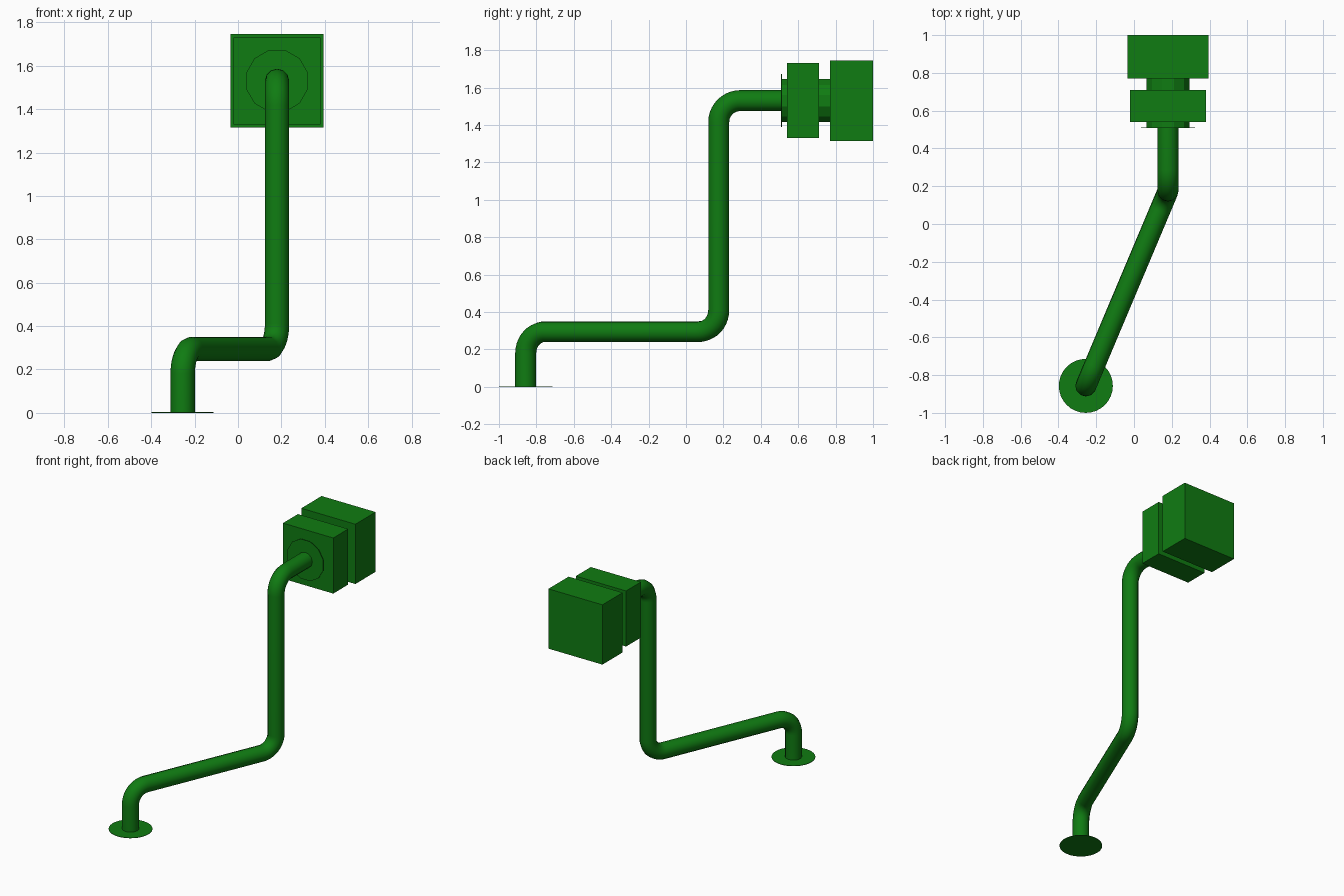
import bpy
import math
from mathutils import Vector

cube = bpy.data.objects.get("Cube")
if cube:
    bpy.data.objects.remove(cube, do_unlink=True)

GREEN = (0.005, 0.2, 0.006, 1)
green = bpy.data.materials.new("dark green")
green.use_nodes = True
green.diffuse_color = GREEN
green.node_tree.nodes["Principled BSDF"].inputs["Base Color"].default_value = GREEN

HEAD_X, HEAD_Z = 0.18, 1.53
FOOT = Vector((-0.255, -0.857, 0))
PIPE_R, BEND_R = 0.056, 0.115


def finish(name, smooth=False):
    obj = bpy.context.object
    obj.name = name
    obj.data.materials.clear()
    obj.data.materials.append(green)
    if smooth:
        bpy.ops.object.shade_smooth_by_angle(angle=math.radians(40))
    return obj


def box(name, width, y0, y1):
    bpy.ops.mesh.primitive_cube_add(size=1, location=(HEAD_X, (y0 + y1) / 2, HEAD_Z))
    bpy.context.object.scale = (width, y1 - y0, width)
    bpy.ops.object.transform_apply(location=False, rotation=False, scale=True)
    finish(name)


def head_disc(name, radius, y0, y1):
    bpy.ops.mesh.primitive_cylinder_add(
        vertices=12, radius=radius, depth=y1 - y0,
        location=(HEAD_X, (y0 + y1) / 2, HEAD_Z), rotation=(math.pi / 2, math.pi / 12, 0))
    finish(name)


def rounded_path(points, radius, steps=10):
    """Replace each right-angle corner with a circular arc."""
    path = [points[0]]
    for before, corner, after in zip(points, points[1:], points[2:]):
        a = (before - corner).normalized()
        b = (after - corner).normalized()
        centre = corner + (a + b) * radius
        for i in range(steps + 1):
            t = math.pi / 2 * i / steps
            path.append(centre - b * radius * math.cos(t) - a * radius * math.sin(t))
    return path + [points[-1]]


# Bent pipe
elbow = Vector((HEAD_X, 0.175, 0.295))
corners = [FOOT, Vector((FOOT.x, FOOT.y, elbow.z)), elbow,
           Vector((HEAD_X, elbow.y, HEAD_Z)), Vector((HEAD_X, 0.53, HEAD_Z))]
path = rounded_path(corners, BEND_R)
curve = bpy.data.curves.new("pipe", "CURVE")
curve.dimensions = "3D"
curve.bevel_depth = PIPE_R
curve.bevel_resolution = 4
curve.use_fill_caps = True
spline = curve.splines.new("POLY")
spline.points.add(len(path) - 1)
for point, co in zip(spline.points, path):
    point.co = (*co, 1)
pipe = bpy.data.objects.new("pipe", curve)
bpy.context.collection.objects.link(pipe)
bpy.ops.object.select_all(action="DESELECT")
pipe.select_set(True)
bpy.context.view_layer.objects.active = pipe
bpy.ops.object.convert(target="MESH")
finish("pipe", smooth=True)

# Foot flange
bpy.ops.mesh.primitive_cylinder_add(vertices=32, radius=0.143, depth=0.003,
                                    location=FOOT + Vector((0, 0, 0.0015)))
finish("foot_flange", smooth=True)

# Head: flange, neck and two square blocks
head_disc("head_flange", 0.147, 0.508, 0.512)
head_disc("neck", 0.119, 0.512, 0.78)
box("front_block", 0.4, 0.54, 0.71)
box("rear_block", 0.43, 0.77, 1.0)
